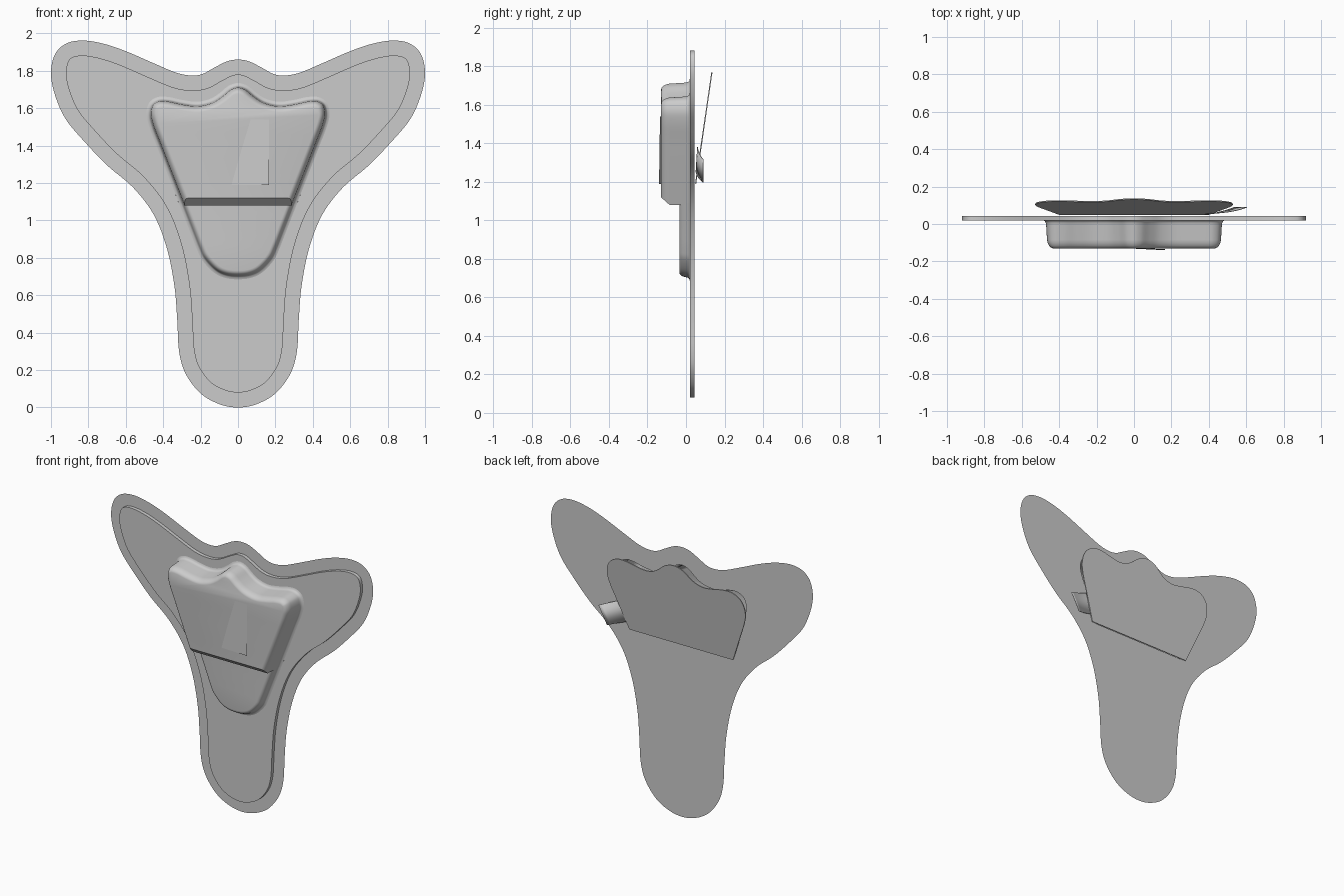
import bpy, bmesh, math
from mathutils import Vector

if "Cube" in bpy.data.objects:
    bpy.data.objects.remove(bpy.data.objects["Cube"])


def spline(half, steps=6):
    """Mirror a right-hand half outline (top to bottom) and smooth it, clockwise."""
    p = [Vector(q) for q in half + [(-x, z) for x, z in half[-2:0:-1]]]
    n, out = len(p), []
    for i in range(n):
        a, b, c, d = p[i - 1], p[i], p[(i + 1) % n], p[(i + 2) % n]
        for k in range(steps):
            t = k / steps
            out.append(0.5 * (2 * b + (c - a) * t + (2 * a - 5 * b + 4 * c - d) * t * t
                              + (3 * b - a - 3 * c + d) * t ** 3))
    return out


def inset(pts, d):
    n, out = len(pts), []
    for i in range(n):
        t = (pts[(i + 1) % n] - pts[i - 1]).normalized()
        out.append(pts[i] + Vector((t.y, -t.x)) * d)
    return out


def smooth(ob, angle=35):
    bpy.ops.object.select_all(action='DESELECT')
    ob.select_set(True)
    bpy.context.view_layer.objects.active = ob
    bpy.ops.object.shade_smooth_by_angle(angle=math.radians(angle))


def plate(name, loops, y, thick, z=0.0, tilt=0.0):
    """Flat filled sheet in the XZ plane; extra loops become holes."""
    cu = bpy.data.curves.new(name, 'CURVE')
    cu.dimensions, cu.fill_mode, cu.extrude = '2D', 'BOTH', thick / 2
    for loop in loops:
        s = cu.splines.new('POLY')
        s.points.add(len(loop) - 1)
        for sp, q in zip(s.points, loop):
            sp.co = (q.x, q.y - z, 0, 1)
        s.use_cyclic_u = True
    ob = bpy.data.objects.new(name, cu)
    bpy.context.collection.objects.link(ob)
    ob.location = (0, y, z)
    ob.rotation_euler.x = math.pi / 2 - tilt
    bpy.ops.object.select_all(action='DESELECT')
    ob.select_set(True)
    bpy.context.view_layer.objects.active = ob
    bpy.ops.object.convert(target='MESH')
    smooth(ob)
    return ob


def mesh(name, verts, faces, angle=35):
    me = bpy.data.meshes.new(name)
    me.from_pydata(verts, [], faces)
    bm = bmesh.new()
    bm.from_mesh(me)
    bmesh.ops.recalc_face_normals(bm, faces=bm.faces)
    bm.to_mesh(me)
    bm.free()
    ob = bpy.data.objects.new(name, me)
    bpy.context.collection.objects.link(ob)
    smooth(ob, angle)
    return ob


def clip(base, d, keep, zend):
    """Part of the inset outline, its straight sides extended to height zend."""
    off = inset(base, d)
    pts = [o for o, b in zip(off, base) if keep(b)]

    def end(a, b):
        return a + (a - b) * ((zend - a.y) / (a.y - b.y))
    return [end(pts[0], pts[1])] + pts + [end(pts[-1], pts[-2])]


def pocket(name, base, profile, keep, zfun, closed):
    verts, faces, n = [], [], 0
    for d, y in profile:
        ring = clip(base, d, keep, zfun(y))
        n = len(ring)
        verts += [(q.x, y, q.y) for q in ring]
    for r in range(len(profile) - 1):
        for i in range(n if closed else n - 1):
            j = (i + 1) % n
            faces.append((r * n + i, r * n + j, (r + 1) * n + j, (r + 1) * n + i))
    faces.append(tuple(range((len(profile) - 1) * n, len(profile) * n)))
    return mesh(name, verts, faces, 50 if not closed else 38)


# Outlines
skin = spline([(0, 1.86), (.06, 1.85), (.13, 1.815), (.19, 1.783), (.25, 1.775), (.33, 1.79),
               (.45, 1.84), (.6, 1.905), (.72, 1.945), (.83, 1.962), (.92, 1.945), (.98, 1.885),
               (1.0, 1.78), (.975, 1.66), (.92, 1.54), (.82, 1.42), (.7, 1.295), (.56, 1.175),
               (.45, 1.03), (.38, .85), (.34, .65), (.325, .47), (.315, .3), (.28, .18),
               (.2, .075), (.1, .018), (0, 0)])
rim = spline([(0, 1.735), (.05, 1.72), (.1, 1.68), (.15, 1.65), (.22, 1.635), (.3, 1.645),
              (.37, 1.66), (.43, 1.66), (.475, 1.63), (.49, 1.57), (.475, 1.5), (.435, 1.397),
              (.39, 1.281), (.345, 1.166), (.306, 1.065), (.263, .955), (.22, .845), (.19, .785),
              (.13, .722), (.07, .693), (0, .685)])
half = len(rim) // 2
rim_up = rim[half:] + rim[:half]          # starts at the bottom centre
HINGE = 1.19
flap_line = clip(rim_up, -.038, lambda b: b.y > 1.24, HINGE)

# Backing sheet with the flap opening, and raised inner panel
plate("backing_sheet", [skin, flap_line], .045, 0)
plate("inner_panel", [inset(skin, .08), rim], .032, .024)

# Moulded front pockets
flare = [(0, .02), (.011, .017), (.017, .01), (.02, -.003)]
pocket("upper_pocket", rim_up,
       flare + [(.025, -.085), (.029, -.102), (.036, -.116), (.045, -.126), (.056, -.13)],
       lambda b: b.y > 1.16, lambda y: 1.08 + max(0, -.085 - y) / .045 * .04, True)
pocket("lower_pocket", rim,
       flare + [(.024, -.017), (.03, -.027), (.038, -.033), (.047, -.035)],
       lambda b: b.y < 1.02, lambda y: 1.09, False)

# Hinged rear flap
plate("rear_flap", [flap_line], .05, .006, HINGE, math.radians(8.3))

# Curved pull tab at the side of the flap
N, verts, faces = 8, [], []
a0, a1 = Vector((.38, 1.25)), Vector((.45, 1.38))
b0, b1 = Vector((.54, 1.195)), Vector((.605, 1.315))
for i in range(N + 1):
    t = i / N
    y = .05 + .012 * t + .026 * t * t
    for q, dy in ((a0.lerp(b0, t), 0), (a1.lerp(b1, t), .008)):
        verts.append((q.x, y + dy * (1 - t), q.y))
for i in range(N):
    faces.append((2 * i, 2 * i + 1, 2 * i + 3, 2 * i + 2))
tab = mesh("pull_tab", verts, faces)
mod = tab.modifiers.new("thickness", 'SOLIDIFY')
mod.thickness = .004

# Slightly lifted label patch on the pocket front
mesh("label_patch", [(-.165, -.1235, 1.19), (.165, -.14, 1.19), (.165, -.135, 1.54),
                     (-.165, -.118, 1.54)], [(0, 1, 2, 3)])
